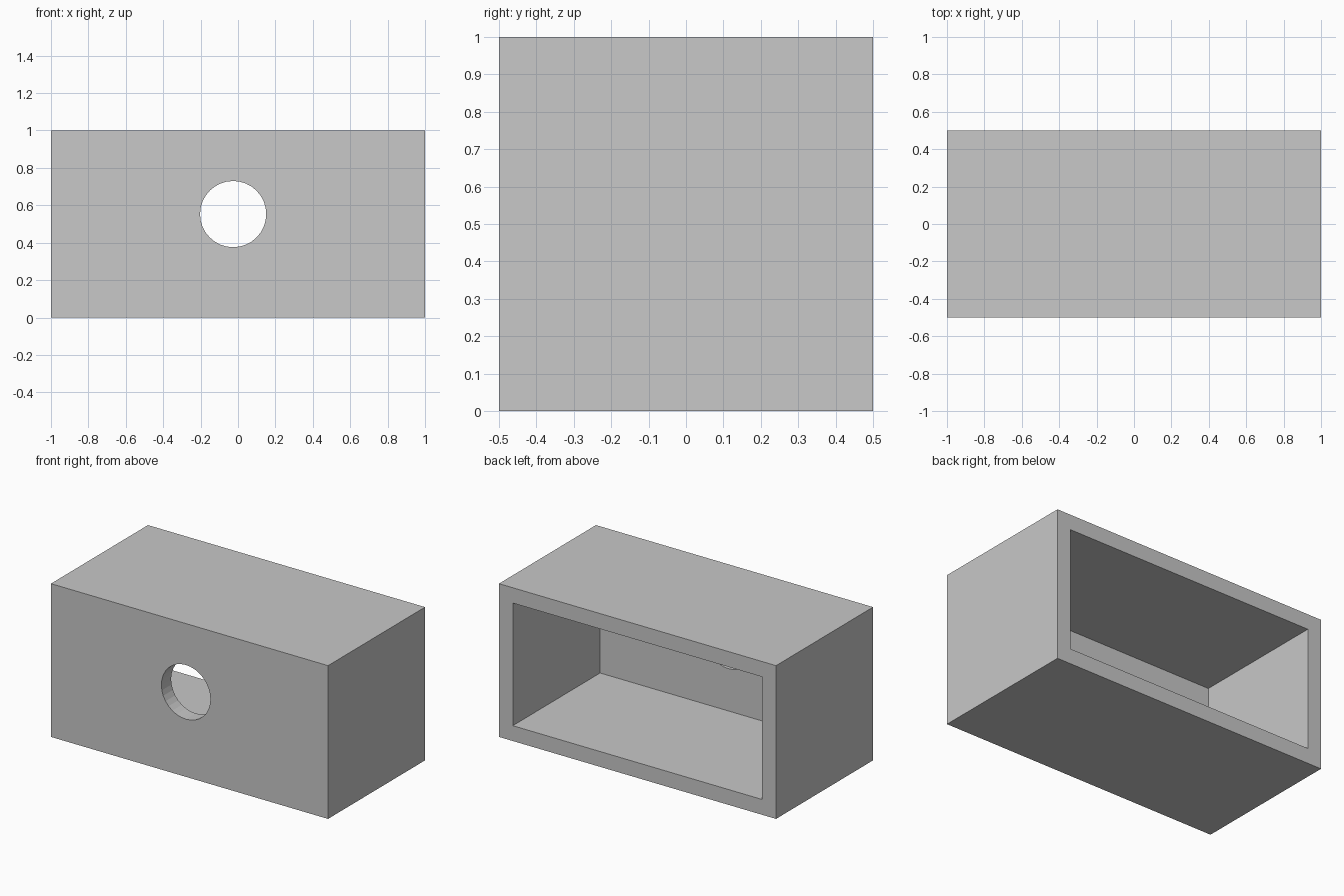
import bpy
from math import radians

default = bpy.data.objects.get("Cube")
if default:
    bpy.data.objects.remove(default, do_unlink=True)

WALL = 0.1

# Single flat grey
grey = bpy.data.materials.new("light_grey")
grey.use_nodes = True
colour = (0.58, 0.58, 0.58, 1)
grey.diffuse_color = colour
grey.node_tree.nodes["Principled BSDF"].inputs["Base Color"].default_value = colour


def box(name, size, centre):
    bpy.ops.mesh.primitive_cube_add(size=1, location=centre)
    obj = bpy.context.object
    obj.name = name
    obj.scale = size
    bpy.ops.object.transform_apply(location=False, rotation=False, scale=True)
    obj.data.materials.append(grey)
    return obj


def cut(target, cutter):
    mod = target.modifiers.new(cutter.name, 'BOOLEAN')
    mod.operation = 'DIFFERENCE'
    mod.solver = 'EXACT'
    mod.object = cutter
    cutter.hide_render = True
    bpy.context.view_layer.objects.active = target
    bpy.ops.object.modifier_apply(modifier=mod.name)
    bpy.data.objects.remove(cutter, do_unlink=True)


# Outer shell
shell = box("box_shell", (2, 1, 1), (0, 0, 0.5))

# Cavity, open at the back, leaving a front wall
cavity = box("cavity_cutter", (2 - 2 * WALL, 1, 1 - 2 * WALL), (0, WALL, 0.5))
cut(shell, cavity)

# Round entrance hole through the front wall
bpy.ops.mesh.primitive_cylinder_add(vertices=32, radius=0.177, depth=0.4,
                                    location=(-0.026, -0.5, 0.553),
                                    rotation=(radians(90), 0, 0))
hole = bpy.context.object
hole.name = "entrance_hole_cutter"
hole.data.materials.append(grey)
cut(shell, hole)
